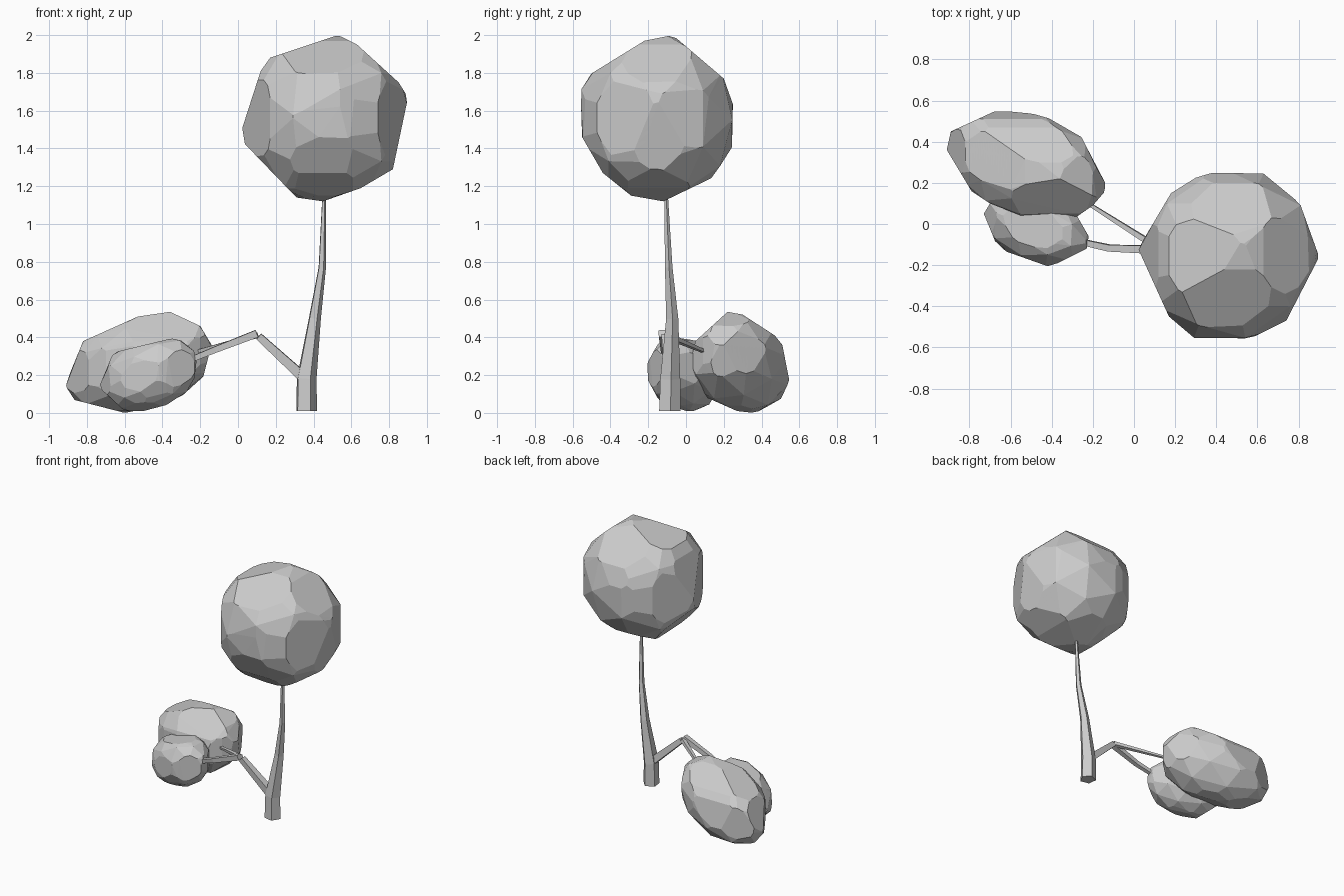
import bpy, bmesh, math
from mathutils import Vector, Matrix

cube = bpy.data.objects.get("Cube")
if cube:
    bpy.data.objects.remove(cube)

grey = bpy.data.materials.new("plain grey")
grey.use_nodes = True
colour = (0.6, 0.6, 0.6, 1)
grey.diffuse_color = colour
grey.node_tree.nodes["Principled BSDF"].inputs["Base Color"].default_value = colour


def finish(name, bm):
    bmesh.ops.recalc_face_normals(bm, faces=bm.faces)
    mesh = bpy.data.meshes.new(name)
    bm.to_mesh(mesh)
    bm.free()
    mesh.materials.append(grey)
    obj = bpy.data.objects.new(name, mesh)
    bpy.context.collection.objects.link(obj)
    return obj


def foliage(name, lean, spin, front, side, top):
    """Leaning low-poly ball, trimmed flat along its three convex profiles."""
    spans = [[p[0] for p in front], [p[0] for p in side], [p[1] for p in front]]
    centre = Vector([(min(s) + max(s)) / 2 for s in spans])
    half = Vector([(max(s) - min(s)) / 2 for s in spans])
    bm = bmesh.new()
    bmesh.ops.create_icosphere(bm, subdivisions=2, radius=1.06)
    turn = Matrix.Rotation(spin, 3, Vector((1, 2, 1)))
    for v in bm.verts:
        v.co = centre + (lean @ turn @ v.co) * half
    for profile, (i, j) in ((front, (0, 2)), (side, (1, 2)), (top, (0, 1))):
        for a, b in zip(profile, profile[1:] + profile[:1]):
            point, normal = centre.copy(), Vector()
            point[i], point[j] = a
            normal[i], normal[j] = b[1] - a[1], a[0] - b[0]
            if normal.dot(point - centre) < 0:
                normal.negate()
            bmesh.ops.bisect_plane(bm, geom=bm.verts[:] + bm.edges[:] + bm.faces[:], dist=1e-5,
                                   plane_co=point, plane_no=normal.normalized(), clear_outer=True)
            rim = [e for e in bm.edges if e.is_boundary]
            if rim:
                bmesh.ops.holes_fill(bm, edges=rim)
    # Convex facets only, without slivers
    bmesh.ops.remove_doubles(bm, verts=bm.verts, dist=0.015)
    hull = bmesh.ops.convex_hull(bm, input=bm.verts)
    loose = [g for g in hull["geom_interior"] if isinstance(g, bmesh.types.BMVert)]
    bmesh.ops.delete(bm, geom=loose, context="VERTS")
    return finish(name, bm)


def limb(name, path, sides=5, spin=0.73):
    """Tapered prism along a path of (x, y, z, radius)."""
    bm = bmesh.new()
    pts = [Vector(p[:3]) for p in path]
    rings = []
    for i, p in enumerate(pts):
        if path[0][2] < 0.05 and i == 0:
            along = Vector((0, 0, 1))
        else:
            along = (pts[min(i + 1, len(pts) - 1)] - pts[max(i - 1, 0)]).normalized()
        side = along.cross(Vector((0, 1, 0))).normalized()
        other = along.cross(side)
        ring = []
        for k in range(sides):
            t = spin + k * math.tau / sides
            ring.append(bm.verts.new(p + path[i][3] * (side * math.cos(t) + other * math.sin(t))))
        rings.append(ring)
    for r, s in zip(rings, rings[1:]):
        for k in range(sides):
            n = (k + 1) % sides
            bm.faces.new((r[k], r[n], s[n], s[k]))
    bm.faces.new(rings[0])
    bm.faces.new(rings[-1])
    return finish(name, bm)


# Trunk and branches
limb("trunk", [(0.36, -0.088, 0.01, 0.059), (0.36, -0.085, 0.18, 0.056),
               (0.405, -0.074, 0.5, 0.034), (0.445, -0.092, 0.77, 0.021),
               (0.455, -0.105, 1.13, 0.011), (0.457, -0.107, 1.25, 0.009)])
limb("lower_branch", [(0.35, -0.088, 0.185, 0.038), (0.11, -0.11, 0.405, 0.027)], 4)
limb("front_branch", [(0.1, -0.125, 0.42, 0.028), (-0.12, -0.117, 0.335, 0.023),
                      (-0.33, -0.07, 0.25, 0.018)], 4)
limb("back_branch", [(0.1, -0.105, 0.41, 0.02), (-0.2, 0.085, 0.33, 0.012),
                     (-0.3, 0.15, 0.31, 0.01)], 4)

# Foliage: upright crown and two drooping clumps
upright = Matrix.Identity(3)
droop = Matrix(((1, 0, 0), (-0.3, 0.95, 0), (0.25, 0, 0.97)))
foliage("crown", upright, 0.6,
        [(0.02, 1.5), (0.12, 1.81), (0.17, 1.88), (0.53, 2), (0.63, 1.95), (0.85, 1.75),
         (0.9, 1.67), (0.82, 1.29), (0.65, 1.19), (0.45, 1.12), (0.31, 1.14), (0.03, 1.43)],
        [(-0.56, 1.76), (-0.22, 1.97), (-0.07, 2), (0.2, 1.77), (0.25, 1.63), (0.25, 1.39),
         (0.15, 1.25), (-0.12, 1.12), (-0.29, 1.15), (-0.44, 1.27), (-0.55, 1.46)],
        [(0.02, -0.12), (0.18, 0.15), (0.34, 0.25), (0.66, 0.25), (0.81, 0.09),
         (0.9, -0.16), (0.74, -0.47), (0.56, -0.56), (0.3, -0.56), (0.17, -0.45)])
foliage("back_clump", droop, 1.1,
        [(-0.91, 0.16), (-0.82, 0.38), (-0.53, 0.51), (-0.36, 0.535), (-0.2, 0.46),
         (-0.14, 0.36), (-0.2, 0.13), (-0.3, 0.06), (-0.6, 0), (-0.91, 0.08)],
        [(0.01, 0.22), (0.05, 0.38), (0.22, 0.535), (0.3, 0.52), (0.47, 0.41), (0.51, 0.36),
         (0.555, 0.13), (0.55, 0.05), (0.36, 0), (0.27, 0.01), (0.09, 0.09)],
        [(-0.91, 0.36), (-0.89, 0.45), (-0.65, 0.56), (-0.56, 0.555), (-0.33, 0.49),
         (-0.27, 0.45), (-0.14, 0.2), (-0.14, 0.16), (-0.2, 0.09), (-0.3, 0.02),
         (-0.47, 0.01), (-0.7, 0.1), (-0.79, 0.16)])
foliage("front_clump", droop, 2,
        [(-0.73, 0.15), (-0.66, 0.32), (-0.37, 0.39), (-0.3, 0.4), (-0.24, 0.36), (-0.22, 0.27),
         (-0.24, 0.1), (-0.31, 0.06), (-0.5, 0.01), (-0.6, 0.01), (-0.72, 0.12)],
        [(-0.205, 0.25), (-0.2, 0.17), (-0.14, 0.06), (0, 0.01), (0.1, 0.01), (0.18, 0.12),
         (0.17, 0.28), (0.08, 0.38), (-0.05, 0.4), (-0.12, 0.38), (-0.19, 0.34)],
        [(-0.73, 0.05), (-0.66, -0.12), (-0.42, -0.205), (-0.37, -0.19), (-0.23, -0.12),
         (-0.22, -0.06), (-0.3, 0.08), (-0.45, 0.17), (-0.6, 0.17), (-0.7, 0.1)])
